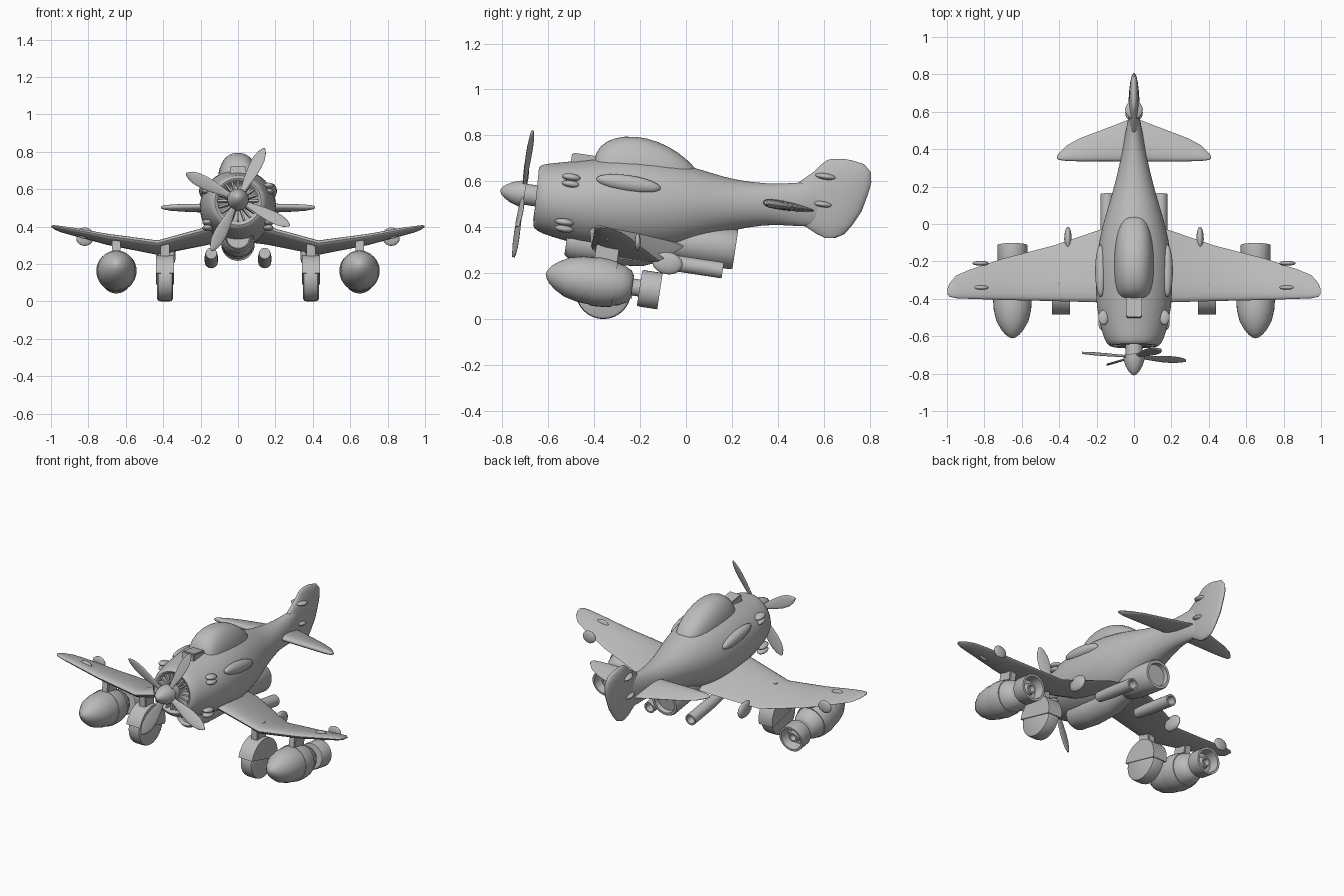
import bpy, bmesh
from math import sin, cos, pi, copysign, radians
from mathutils import Matrix, Vector

if "Cube" in bpy.data.objects:
    bpy.data.objects.remove(bpy.data.objects["Cube"], do_unlink=True)

GREY = (0.5, 0.5, 0.5, 1)
mat = bpy.data.materials.new("plain grey")
mat.use_nodes = True
mat.diffuse_color = GREY
mat.node_tree.nodes["Principled BSDF"].inputs["Base Color"].default_value = GREY
PITCH = -0.15
SIDES = (("left", 1), ("right", -1))


def finish(name, bm, matrix=None, smooth=40, subsurf=0):
    if matrix:
        bm.transform(matrix)
    bmesh.ops.recalc_face_normals(bm, faces=bm.faces)
    me = bpy.data.meshes.new(name)
    bm.to_mesh(me)
    bm.free()
    ob = bpy.data.objects.new(name, me)
    bpy.context.collection.objects.link(ob)
    me.materials.append(mat)
    if subsurf:
        ob.modifiers.new("Smooth", "SUBSURF").levels = subsurf
        ob.modifiers["Smooth"].render_levels = subsurf
    bpy.ops.object.select_all(action="DESELECT")
    bpy.context.view_layer.objects.active = ob
    ob.select_set(True)
    bpy.ops.object.shade_smooth_by_angle(angle=radians(smooth))
    return ob


def at(x, y, z, pitch=0.0):
    return Matrix.Translation((x, y, z)) @ Matrix.Rotation(pitch, 4, "X")


def loft(name, rings, matrix=None, smooth=40, subsurf=0):
    bm = bmesh.new()
    loops = [[bm.verts.new(p) for p in ring] for ring in rings]
    n = len(loops[0])
    for a, b in zip(loops, loops[1:]):
        for i in range(n):
            j = (i + 1) % n
            bm.faces.new((a[i], a[j], b[j], b[i]))
    bm.faces.new(loops[0])
    bm.faces.new(loops[-1])
    return finish(name, bm, matrix, smooth, subsurf)


def ring(y, z, hw, hh, lean=0.0, power=1.0, n=32):
    pts = []
    for i in range(n):
        c, s = cos(2 * pi * i / n), sin(2 * pi * i / n)
        c, s = copysign(abs(c) ** power, c), copysign(abs(s) ** power, s)
        pts.append((hw * c, y + lean * hh * s, z + hh * s))
    return pts


def lathe(name, profile, matrix, smooth=35):
    return loft(name, [ring(y, 0, r, r) for y, r in profile], matrix, smooth)


def blob(name, loc, size, pitch=0.0):
    bm = bmesh.new()
    bmesh.ops.create_uvsphere(bm, u_segments=20, v_segments=12, radius=1)
    bm.transform(Matrix.Diagonal((*size, 1)))
    return finish(name, bm, at(*loc, pitch), 60)


def box(name, loc, size, pitch=0.0, bevel=0.006):
    bm = bmesh.new()
    bmesh.ops.create_cube(bm, size=1)
    bm.transform(Matrix.Diagonal((*size, 1)))
    bmesh.ops.bevel(bm, geom=bm.edges[:], offset=bevel, segments=2, affect="EDGES")
    return finish(name, bm, at(*loc, pitch))


def wing(name, stations, incidence, n=24):
    """Teardrop sections: span, leading edge, trailing edge, height, half thickness."""
    full = [(-x, *rest) for x, *rest in reversed(stations) if x] + stations
    rings = []
    for x, lead, trail, z, thick in full:
        pts = []
        for i in range(n):
            t = 2 * pi * i / n
            y = (lead + trail) / 2 - cos(t) * (trail - lead) / 2
            dz = thick * sin(t) * (0.8 + 0.35 * cos(t))
            pts.append((x, y, z - incidence * (y - lead) + dz))
        rings.append(pts)
    return loft(name, rings, smooth=45)


# Fuselage with a hollow cowl mouth
body = [(-.59, .535, .1, .1), (-.645, .535, .108, .108), (-.658, .534, .122, .125),
        (-.64, .53, .148, .146), (-.58, .52, .173, .16), (-.45, .51, .202, .186),
        (-.3, .505, .207, .207), (-.15, .495, .2, .207), (0, .49, .167, .176),
        (.1, .495, .136, .141), (.2, .495, .106, .111), (.35, .5, .07, .088),
        (.45, .5, .052, .092), (.55, .5, .036, .1), (.62, .5, .015, .09)]
loft("fuselage", [ring(*s, lean=0.1) for s in body], subsurf=1, smooth=50)

# Radial vanes and gearbox inside the mouth
bm = bmesh.new()
for i in range(20):
    m = Matrix.Rotation(2 * pi * i / 20, 4, "Y") @ Matrix.Translation((.08, 0, 0))
    bmesh.ops.create_cube(bm, size=1, matrix=m @ Matrix.Diagonal((.06, .05, .01, 1)))
finish("engine_vanes", bm, at(0, -.625, .535, PITCH))

# Propeller
hub = at(0, -.71, .545, PITCH)
lathe("spinner", [(-.1, .002), (-.093, .016), (-.078, .029), (-.05, .045), (-.015, .056),
                  (.008, .058), (.008, .046), (.12, .046)], hub)
for k in range(4):
    rings = []
    for r, w in ((.03, .012), (.08, .018), (.14, .028), (.2, .034), (.25, .032),
                 (.285, .022), (.305, .01), (.312, .002)):
        rings.append([(r, .006 * sin(t) + .35 * w * cos(t), w * cos(t))
                      for t in (2 * pi * i / 16 for i in range(16))])
    spin = Matrix.Rotation(-radians(63 + 90 * k), 4, "Y")
    loft("propeller_blade", rings, hub @ spin, 60)

# Canopy and nose scoop
canopy = [(-.405, .05, .06), (-.392, .082, .11), (-.35, .1, .158), (-.27, .11, .18),
          (-.17, .11, .172), (-.07, .098, .132), (0, .076, .08), (.05, .04, .03)]
loft("canopy", [ring(y, .62, w, h, power=.85) for y, w, h in canopy], subsurf=1, smooth=60)
box("nose_scoop", (0, -.43, .69), (.085, .14, .05), PITCH)

# Cranked main wing and tailplane
wing("main_wing", [(0, -.42, 0, .41, .036), (.15, -.42, -.02, .388, .036),
                   (.43, -.412, -.115, .312, .031), (.7, -.406, -.185, .35, .025),
                   (.88, -.4, -.245, .385, .019), (.95, -.397, -.275, .397, .014),
                   (.985, -.39, -.315, .403, .01), (.997, -.375, -.345, .404, .004)], .2)
wing("tailplane", [(0, .335, .57, .51, .025), (.1, .335, .53, .51, .025),
                   (.29, .335, .458, .508, .022), (.36, .337, .42, .506, .018),
                   (.4, .342, .38, .505, .012), (.413, .35, .362, .503, .004)], .17)

# Tail fin, stacked by height
fin = [(.353, .605, .65, .006), (.37, .57, .69, .015), (.41, .51, .725, .022),
       (.47, .46, .765, .028), (.55, .45, .795, .03), (.595, .49, .807, .028),
       (.64, .555, .805, .024), (.675, .592, .775, .018), (.692, .615, .72, .011),
       (.698, .635, .68, .004)]
loft("tail_fin", [[(w * sin(t), (a + b) / 2 + (b - a) / 2 * cos(t), z)
                   for t in (2 * pi * i / 24 for i in range(24))]
                  for z, a, b, w in fin], smooth=50)
blob("upper_fin_fairing", (0, .61, .62), (.047, .05, .016), PITCH)
blob("lower_fin_fairing", (0, .595, .5), (.047, .05, .016), PITCH)

# Belly scoop and rear tank
loft("belly_scoop", [ring(y, z, w, h, lean=.15) for y, z, w, h in (
    (-.49, .34, .06, .055), (-.52, .345, .068, .065), (-.5, .34, .08, .078),
    (-.36, .325, .088, .088), (-.18, .315, .085, .085), (-.02, .33, .06, .06))])
lathe("belly_tank", [(-.3, .05), (-.25, .08), (-.18, .089), (0, .089), (.01, .084),
                     (.01, .068), (-.015, .064), (-.015, .002)], at(0, .205, .305, PITCH))

for side, s in SIDES:
    # Exhaust pipes
    lathe(side + "_exhaust_pipe", [(-.3, .03), (-.2, .035), (0, .035), (0, .025),
                                   (-.05, .022), (-.05, .002)], at(s * .143, .16, .212, PITCH))
    # Engine stubs and side blister
    for z, y in ((.618, -.5), (.588, -.5), (.422, -.53), (.393, -.53)):
        blob(side + "_engine_stub", (s * .163, y, z), (.028, .041, .016), PITCH)
    blob(side + "_side_blister", (s * .178, -.25, .59), (.03, .142, .036), PITCH)

    # Wing fairings
    blob(side + "_flap_fairing", (s * .353, -.08, .243), (.02, .066, .048), PITCH)
    blob(side + "_rear_wing_fairing", (s * .82, -.21, .335), (.044, .013, .038))
    blob(side + "_front_wing_fairing", (s * .82, -.34, .365), (.044, .013, .03))

    # Wheel, half cover and strut
    x, turn = s * .39, Matrix.Rotation(pi / 2, 4, "Z")
    lathe(side + "_wheel", [(-.043, .105), (-.036, .118), (-.02, .121), (.02, .121),
                            (.036, .118), (.043, .105)], at(x, -.36, .121) @ turn, 50)
    arc = [(.128 * cos(t), .128 * sin(t)) for t in (pi * i / 20 for i in range(21))]
    loft(side + "_wheel_cover", [[(dx, y, z) for y, z in arc] for dx in (-.048, .048)],
         at(x, -.36, .121, -.25))
    box(side + "_wheel_strut", (x, -.35, .27), (.048, .09, .12))

    # Underwing pod with pylon and nozzle
    pod = at(s * .65, -.4, .165, PITCH)
    lathe(side + "_pod", [(-.213, .002), (-.207, .019), (-.192, .039), (-.165, .061),
                          (-.12, .086), (-.06, .1), (0, .104), (.06, .1), (.12, .088),
                          (.155, .07), (.168, .05), (.168, .002)], pod)
    lathe(side + "_pod_sleeve", [(-.005, .09), (-.005, .106), (.01, .108), (.06, .105),
                                 (.09, .099), (.09, .08)], pod)
    lathe(side + "_pod_nozzle", [(.15, .037), (.2, .037), (.2, .076), (.208, .08),
                                 (.29, .08), (.29, .067), (.23, .06), (.23, .036),
                                 (.27, .03), (.27, .02), (.24, .016), (.24, .002)], pod)
    box(side + "_pod_pylon", (s * .65, -.345, .285), (.045, .1, .11), PITCH)
